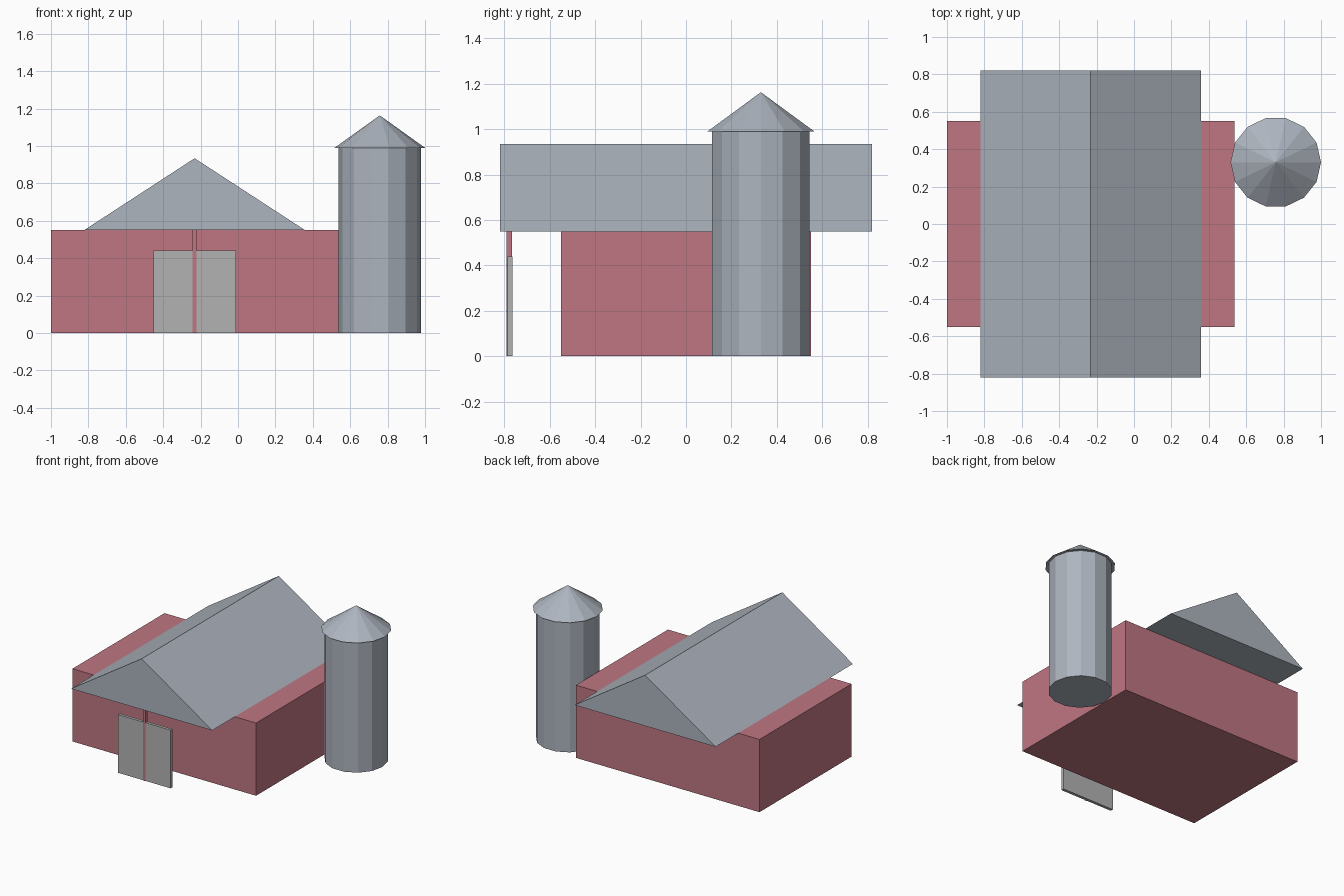
import bpy
import bmesh

if "Cube" in bpy.data.objects:
    bpy.data.objects.remove(bpy.data.objects["Cube"])


def material(name, color):
    mat = bpy.data.materials.new(name)
    mat.diffuse_color = (*color, 1)
    mat.use_nodes = True
    mat.node_tree.nodes["Principled BSDF"].inputs["Base Color"].default_value = mat.diffuse_color
    return mat


RED = material("barn_red", (0.52, 0.18, 0.22))
STEEL = material("blue_grey_metal", (0.42, 0.46, 0.52))
GREY = material("door_grey", (0.45, 0.45, 0.45))


def prism(name, profile, y0, y1, mat):
    """Extrude an x/z profile along y."""
    bm = bmesh.new()
    face = bm.faces.new([bm.verts.new((x, y0, z)) for x, z in profile])
    geom = bmesh.ops.extrude_face_region(bm, geom=[face])["geom"]
    verts = [g for g in geom if isinstance(g, bmesh.types.BMVert)]
    bmesh.ops.translate(bm, verts=verts, vec=(0, y1 - y0, 0))
    bmesh.ops.recalc_face_normals(bm, faces=bm.faces)
    mesh = bpy.data.meshes.new(name)
    bm.to_mesh(mesh)
    bm.free()
    mesh.materials.append(mat)
    obj = bpy.data.objects.new(name, mesh)
    bpy.context.collection.objects.link(obj)
    return obj


def box(name, x0, x1, y0, y1, z0, z1, mat):
    return prism(name, [(x0, z0), (x1, z0), (x1, z1), (x0, z1)], y0, y1, mat)


def round_part(name, r_bottom, r_top, z0, z1, mat):
    """14-sided flat-shaded part on the silo axis, with a corner facing +x."""
    bpy.ops.mesh.primitive_cone_add(
        vertices=14, radius1=r_bottom, radius2=r_top, depth=z1 - z0,
        location=(0.758, 0.33, (z0 + z1) / 2), rotation=(0, 0, 1.570796))
    obj = bpy.context.object
    obj.name = name
    obj.data.materials.append(mat)
    return obj


MID = -0.232      # barn centre line
WALL_TOP = 0.55

# Barn body and overhanging gable roof
box("barn_body", -1, 0.536, -0.55, 0.55, 0, WALL_TOP, RED)
prism("gable_roof",
      [(MID - 0.59, WALL_TOP), (MID + 0.59, WALL_TOP), (MID, 0.934)],
      -0.82, 0.82, STEEL)

# Door slab with a centre strip slightly proud of it
box("barn_door", MID - 0.22, MID + 0.22, -0.787, -0.765, 0, 0.44, GREY)
box("door_strip", MID - 0.01, MID + 0.01, -0.791, -0.767, 0, WALL_TOP, RED)

# Silo
round_part("silo_body", 0.22, 0.22, 0, 0.99, STEEL)
round_part("silo_cap", 0.242, 0, 0.99, 1.163, STEEL)
